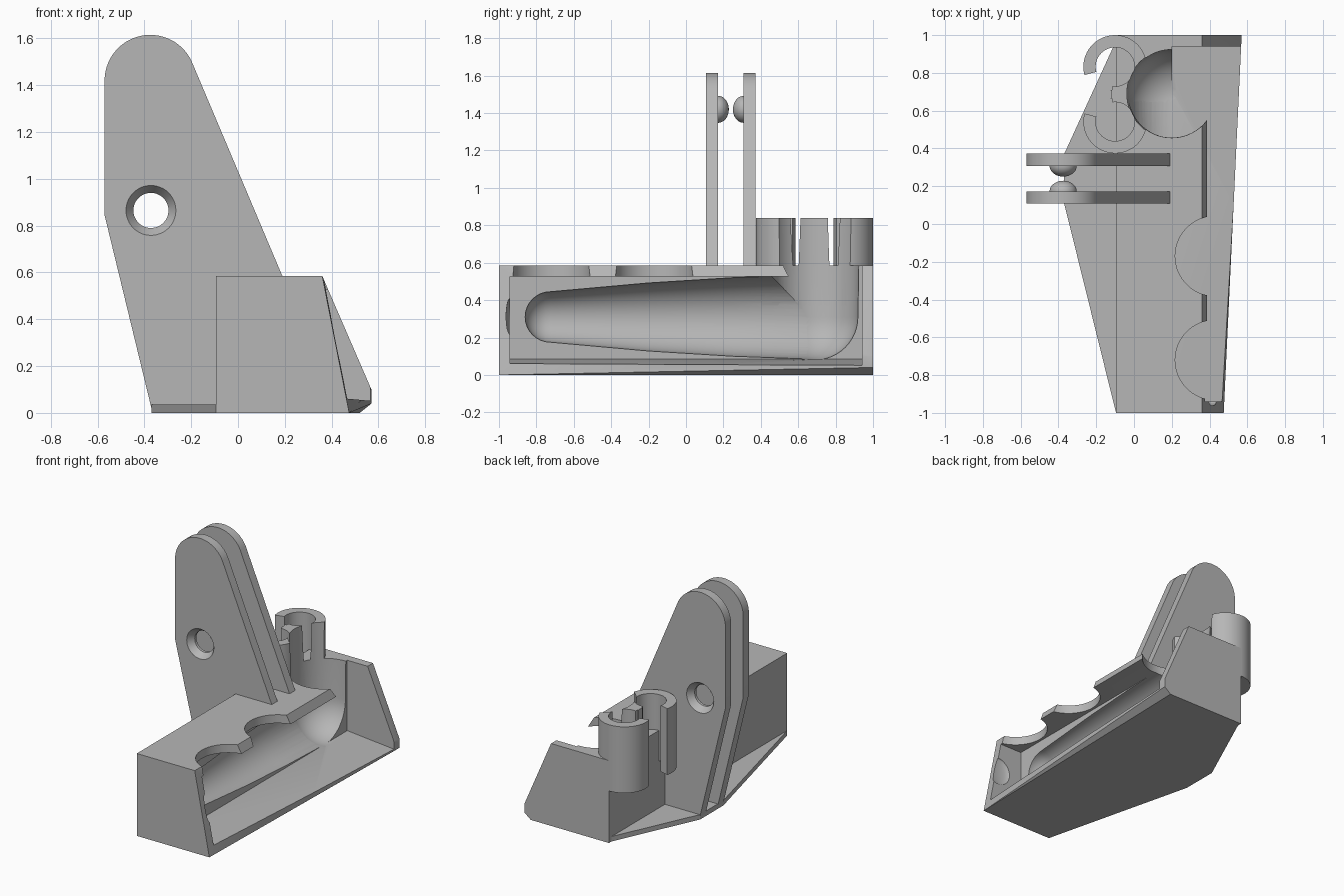
import bpy, bmesh
from math import sin, cos, pi, radians
from mathutils import Matrix, Vector

old = bpy.data.objects.get("Cube")
if old:
    bpy.data.objects.remove(old, do_unlink=True)

grey = bpy.data.materials.new("plain grey")
grey.use_nodes = True
grey.diffuse_color = (0.47, 0.47, 0.47, 1)
grey.node_tree.nodes["Principled BSDF"].inputs["Base Color"].default_value = grey.diffuse_color


def finish(bm, name):
    bmesh.ops.recalc_face_normals(bm, faces=bm.faces)
    me = bpy.data.meshes.new(name)
    bm.to_mesh(me)
    bm.free()
    me.materials.append(grey)
    ob = bpy.data.objects.new(name, me)
    bpy.context.collection.objects.link(ob)
    return ob


def hull(name, points):
    bm = bmesh.new()
    for p in points:
        bm.verts.new(p)
    bmesh.ops.convex_hull(bm, input=bm.verts)
    bmesh.ops.dissolve_limit(bm, angle_limit=0.002, verts=bm.verts, edges=bm.edges)
    return finish(bm, name)


def box(name, lo, hi):
    return hull(name, [(x, y, z) for x in (lo[0], hi[0])
                       for y in (lo[1], hi[1]) for z in (lo[2], hi[2])])


def prism(name, outline, a, b, axis="z"):
    """Extrude a 2D outline along z, or an xz outline along y."""
    place = (lambda u, v, w: (u, v, w)) if axis == "z" else (lambda u, v, w: (u, w, v))
    bm = bmesh.new()
    low = [bm.verts.new(place(u, v, a)) for u, v in outline]
    high = [bm.verts.new(place(u, v, b)) for u, v in outline]
    bm.faces.new(low)
    bm.faces.new(high[::-1])
    n = len(low)
    for i in range(n):
        j = (i + 1) % n
        bm.faces.new((low[i], low[j], high[j], high[i]))
    return finish(bm, name)


def lathe(name, profile, origin, axis="z", steps=64):
    """Revolve (radius, height) points; radius 0 at an end makes a pole."""
    bm = bmesh.new()
    rings = []
    for r, h in profile:
        if r < 1e-5:
            rings.append([bm.verts.new((0, 0, h))])
        else:
            rings.append([bm.verts.new((r * cos(2 * pi * i / steps),
                                        r * sin(2 * pi * i / steps), h)) for i in range(steps)])
    for lo, hi in zip(rings, rings[1:]):
        for i in range(steps):
            j = (i + 1) % steps
            corners = [lo[i], lo[j % len(lo)]] if len(lo) > 1 else [lo[0]]
            corners += [hi[j], hi[i]] if len(hi) > 1 else [hi[0]]
            bm.faces.new(corners)
    for end in (rings[0], rings[-1]):
        if len(end) > 1:
            bm.faces.new(end)
    turn = Matrix.Rotation(-pi / 2, 4, "X") if axis == "y" else Matrix()
    bm.transform(Matrix.Translation(Vector(origin)) @ turn)
    return finish(bm, name)


def arc(cx, cy, r, start, end, n):
    return [(cx + r * cos(radians(start + (end - start) * i / n)),
             cy + r * sin(radians(start + (end - start) * i / n))) for i in range(n + 1)]


def carve(ob, cutters):
    bpy.context.view_layer.objects.active = ob
    for c in cutters:
        c.hide_render = True
        mod = ob.modifiers.new("cut", "BOOLEAN")
        mod.operation, mod.solver, mod.object = "DIFFERENCE", "EXACT", c
        bpy.ops.object.modifier_apply(modifier=mod.name)


def smooth(ob):
    bpy.ops.object.select_all(action="DESELECT")
    ob.select_set(True)
    bpy.context.view_layer.objects.active = ob
    bpy.ops.object.shade_smooth_by_angle(angle=radians(30))


# Hollow for the elbow: a tapered rod lying along y and a riser going up
tip = [(0.135 * sin(pi / 2 * i / 8), -0.725 - 0.135 * cos(pi / 2 * i / 8)) for i in range(9)]
rod_cut = lathe("rod_cutter", tip + [(0.182, -0.2), (0.21, 0.25), (0.226, 0.69)],
                (0.2, 0, 0.31), "y")
rod_cut.data.transform(Matrix.Translation((0, 0, 0)))
bowl = [(0.229 * sin(pi / 2 * i / 12), 0.31 - 0.229 * cos(pi / 2 * i / 12)) for i in range(13)]
riser_cut = lathe("riser_cutter", bowl + [(0.24, 0.95)], (0.2, 0.69, 0))

# Open tray behind the slanted side, its floor falling outwards
tray_cut = prism("tray_cutter", [(0.2, 0.085), (0.75, 0.035), (0.75, 0.525), (0.2, 0.525)],
                 -0.94, 0.94, "y")
mouth_cut = box("mouth_cutter", (0.2, 0.69, 0.4), (0.8, 0.94, 0.9))
scallops = [prism("scallop_cutter", arc(0.43, y, 0.212, 0, 354, 59), 0.45, 0.7)
            for y in (-0.17, -0.72)]
dent = lathe("dent_cutter", [(0.1 * sin(pi * i / 12), -0.022 * cos(pi * i / 12))
                             for i in range(13)], (0.4, -0.94, 0.31), "y", 32)

# Main block, wider at the back
block = hull("main_block",
             [(x, y, z) for x, z in ((-0.095, 0), (-0.095, 0.585), (0.36, 0.585)) for y in (-1, 1)]
             + [(0.475, -1, 0), (0.52, 1, 0), (0.57, 1, 0.04), (0.57, 1, 0.1)])
carve(block, [tray_cut, rod_cut, riser_cut, mouth_cut, dent] + scallops)
smooth(block)

# Thin foot plate reaching out to the left of the block
foot = prism("foot_plate", [(-0.09, -1), (-0.095, -1), (-0.37, 0.11), (-0.37, 0.37),
                            (-0.095, 0.97), (-0.09, 0.97)], 0, 0.035)

# Twin upright fins with countersunk holes and facing knobs
fin_outline = ([(-0.365, 0), (-0.09, 0), (-0.09, 0.56), (0.2, 0.56)]
               + arc(-0.375, 1.42, 0.195, 25, 180, 28) + [(-0.57, 0.845)])
for name, outer, inner in (("front", 0.108, 0.172), ("rear", 0.372, 0.308)):
    s = 1 if inner > outer else -1
    fin = prism(name + "_fin", fin_outline, outer, inner, "y")
    hole = lathe("hole_cutter", [(0.108, -0.002 * s), (0.075, 0.045 * s), (0.075, 0.08 * s)],
                 (-0.372, outer, 0.865), "y", 48)
    carve(fin, [hole])
    bpy.data.objects.remove(hole, do_unlink=True)
    smooth(fin)
    dome = [(0.072 * cos(pi / 2 * i / 10), 0.057 * s * sin(pi / 2 * i / 10)) for i in range(11)]
    knob = lathe(name + "_knob", [(0.072, -0.01 * s)] + dome, (-0.375, inner, 1.42), "y", 40)
    smooth(knob)

# Pair of C shaped clips, mirrored about the riser
for name, side in (("rear", 1), ("front", -1)):
    ring = arc(0, 0, 0.168, -98, 195, 48) + arc(0, 0, 0.103, 195, -98, 48)
    clip = prism(name + "_clip", [(-0.1 + u, 0.687 + side * (0.145 + v)) for u, v in ring],
                 0.37, 0.84)
    carve(clip, [riser_cut, rod_cut])
    smooth(clip)

for c in [rod_cut, riser_cut, tray_cut, mouth_cut, dent] + scallops:
    bpy.data.objects.remove(c, do_unlink=True)
